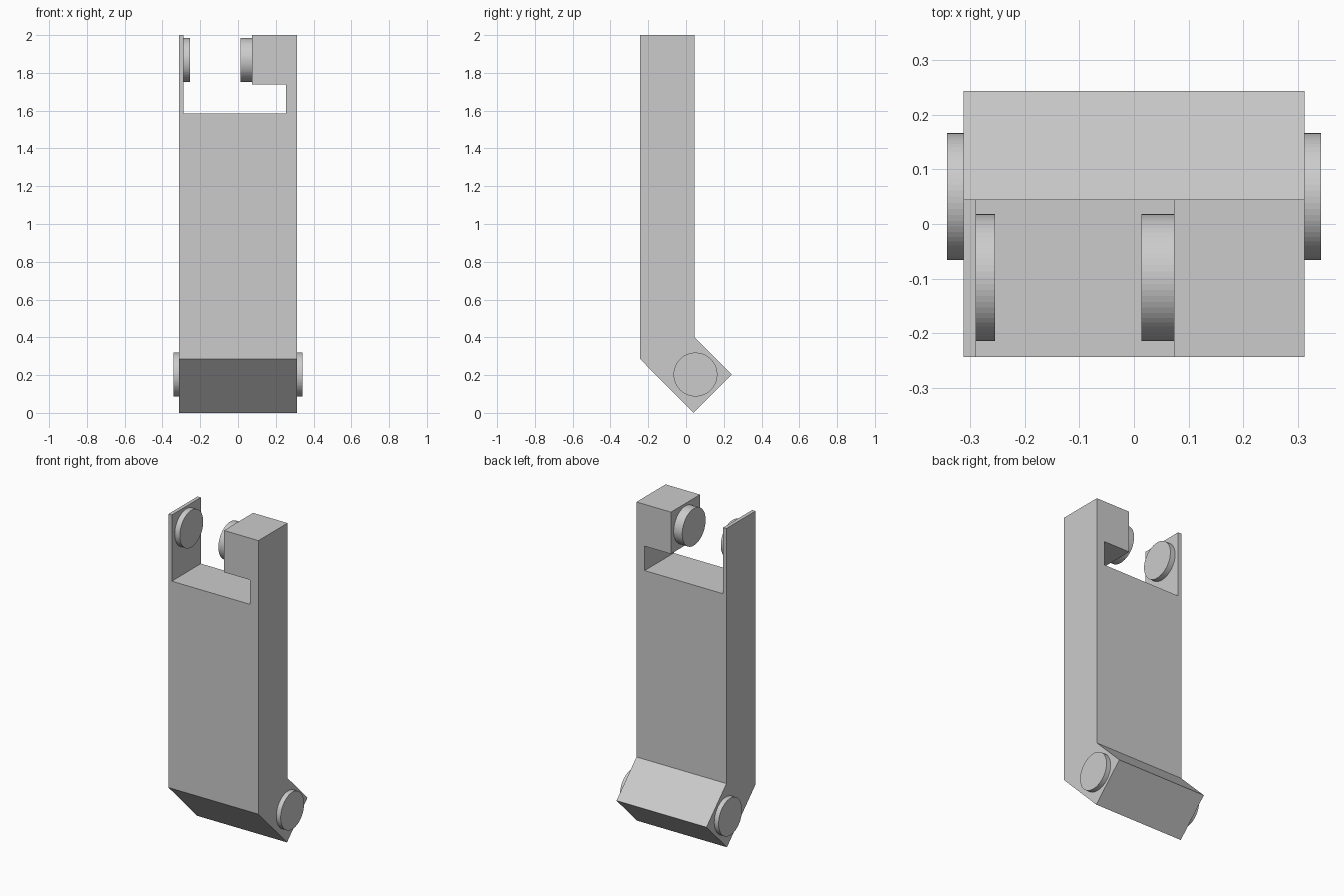
import bpy
import bmesh
from math import pi
from mathutils import Vector

if "Cube" in bpy.data.objects:
    bpy.data.objects.remove(bpy.data.objects["Cube"])

HALF_W = 0.312


def prism(name, points, offset):
    """Extrude a closed 3D outline along an offset vector."""
    bm = bmesh.new()
    face = bm.faces.new([bm.verts.new(p) for p in points])
    ext = bmesh.ops.extrude_face_region(bm, geom=[face], use_keep_orig=True)
    verts = [g for g in ext["geom"] if isinstance(g, bmesh.types.BMVert)]
    bmesh.ops.translate(bm, verts=verts, vec=Vector(offset))
    bmesh.ops.recalc_face_normals(bm, faces=bm.faces)
    mesh = bpy.data.meshes.new(name)
    bm.to_mesh(mesh)
    bm.free()
    obj = bpy.data.objects.new(name, mesh)
    bpy.context.collection.objects.link(obj)
    return obj


def disc(name, x0, x1, y, z, radius=0.116):
    """Round boss lying along x."""
    bpy.ops.mesh.primitive_cylinder_add(
        vertices=64, radius=radius, depth=x1 - x0,
        location=((x0 + x1) / 2, y, z), rotation=(0, pi / 2, 0))
    bpy.context.object.name = name


# Bent arm, from its side profile (y, z)
side = [(-0.243, 2), (0.045, 2), (0.045, 0.401), (0.243, 0.203),
        (0.04, 0), (-0.243, 0.285)]
arm = prism("arm", [(-HALF_W, y, z) for y, z in side], (2 * HALF_W, 0, 0))

# L-shaped slot through the top, leaving a thin tab and a hooked block
slot = [(-0.289, 1.585), (0.255, 1.585), (0.255, 1.738), (0.073, 1.738),
        (0.073, 2.1), (-0.289, 2.1)]
cutter = prism("slot_cutter", [(x, -0.5, z) for x, z in slot], (0, 1, 0))
cutter.hide_render = True
cut = arm.modifiers.new("slot", 'BOOLEAN')
cut.operation = 'DIFFERENCE'
cut.solver = 'EXACT'
cut.object = cutter
bpy.context.view_layer.objects.active = arm
bpy.ops.object.modifier_apply(modifier=cut.name)
bpy.data.objects.remove(cutter)

# Hinge bosses inside the fork
disc("upper_boss_left", -0.289, -0.254, -0.098, 1.868)
disc("upper_boss_right", 0.014, 0.073, -0.098, 1.868)

# Pivot bosses on both sides of the foot
disc("lower_boss_left", -0.342, -HALF_W, 0.05, 0.203)
disc("lower_boss_right", HALF_W, 0.342, 0.05, 0.203)
